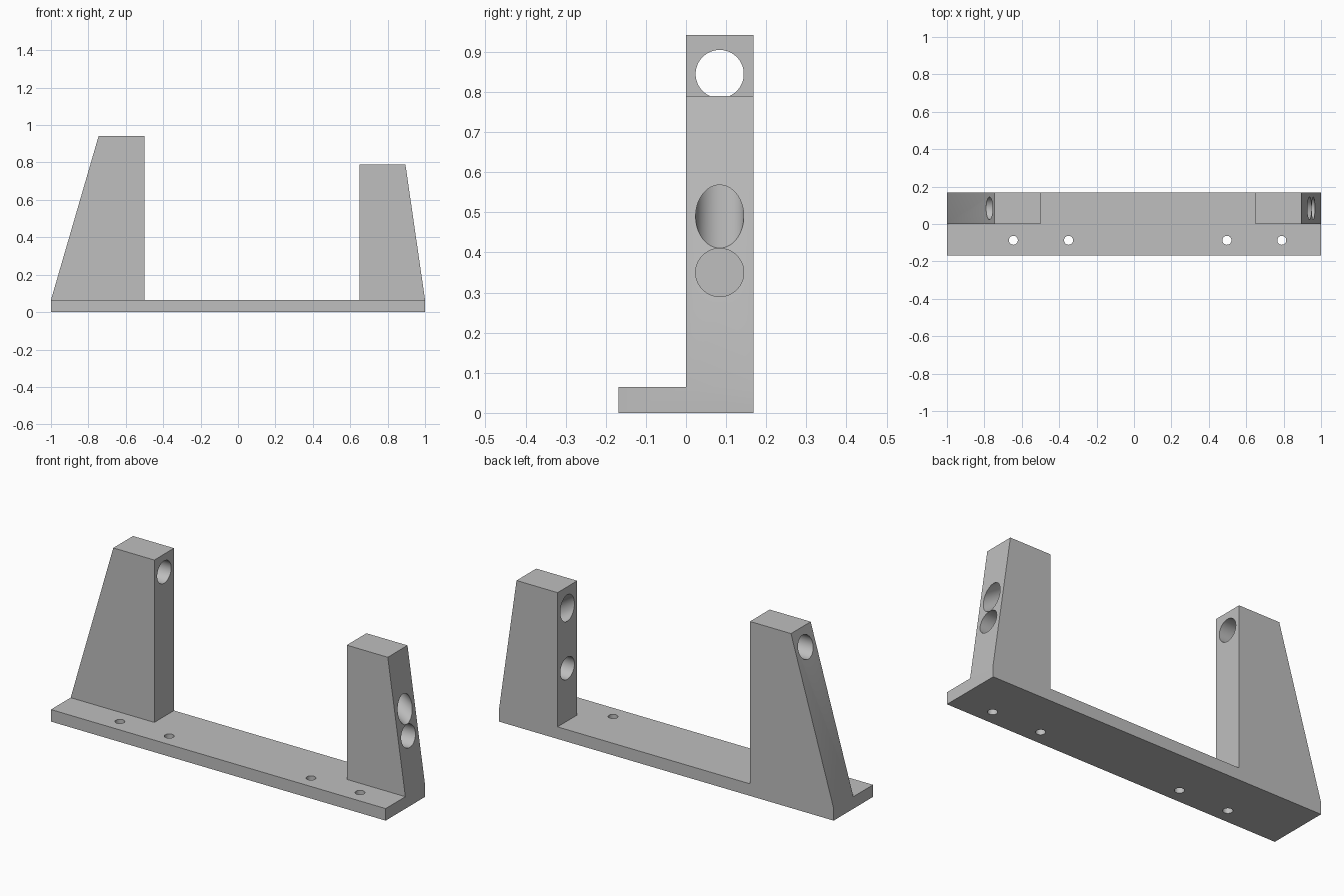
import bpy, bmesh, math
from mathutils import Matrix, Vector

cube = bpy.data.objects.get("Cube")
if cube:
    bpy.data.objects.remove(cube, do_unlink=True)

DEPTH = 0.168    # half depth of the base plate
BASE = 0.065     # base plate thickness
BORE_Y = DEPTH / 2

grey = bpy.data.materials.new("plain grey")
grey.use_nodes = True
colour = (0.52, 0.52, 0.52, 1)
grey.diffuse_color = colour
grey.node_tree.nodes["Principled BSDF"].inputs["Base Color"].default_value = colour


def add_object(name, bm):
    mesh = bpy.data.meshes.new(name)
    bmesh.ops.recalc_face_normals(bm, faces=bm.faces)
    bm.to_mesh(mesh)
    bm.free()
    mesh.materials.append(grey)
    obj = bpy.data.objects.new(name, mesh)
    bpy.context.collection.objects.link(obj)
    return obj


def prism(name, profile, y0, y1):
    """Extrude an (x, z) profile along y."""
    bm = bmesh.new()
    front = [bm.verts.new((x, y0, z)) for x, z in profile]
    back = [bm.verts.new((x, y1, z)) for x, z in profile]
    bm.faces.new(front)
    bm.faces.new(back)
    for i in range(len(profile)):
        j = (i + 1) % len(profile)
        bm.faces.new((front[i], front[j], back[j], back[i]))
    return add_object(name, bm)


def bore(name, start, end, radius, extra=0.2):
    """Cylindrical cutter running through two points and a bit beyond."""
    start, end = Vector(start), Vector(end)
    axis = end - start
    bm = bmesh.new()
    bmesh.ops.create_cone(
        bm, cap_ends=True, segments=64, radius1=radius, radius2=radius,
        depth=axis.length + 2 * extra,
        matrix=Matrix.Translation((start + end) / 2)
        @ axis.to_track_quat("Z", "Y").to_matrix().to_4x4())
    cutter = add_object(name, bm)
    cutter.hide_render = True
    return cutter


def combine(target, tool, operation):
    mod = target.modifiers.new(tool.name, "BOOLEAN")
    mod.operation = operation
    mod.solver = "EXACT"
    mod.object = tool
    bpy.context.view_layer.objects.active = target
    bpy.ops.object.modifier_apply(modifier=mod.name)
    bpy.data.objects.remove(tool, do_unlink=True)


# Base plate with two tapered posts along its back half
bracket = prism("bracket", [(-1, 0), (1, 0), (1, BASE), (-1, BASE)], -DEPTH, DEPTH)
tall_post = prism("tall_post", [(-1, BASE), (-0.5, BASE), (-0.5, 0.942), (-0.745, 0.942)], 0, DEPTH)
short_post = prism("short_post", [(0.65, BASE), (1, BASE), (0.895, 0.79), (0.65, 0.79)], 0, DEPTH)
for post in (tall_post, short_post):
    combine(bracket, post, "UNION")

# Level bores through both posts, and a sloping one through the short post
cutters = [
    bore("tall_post_bore", (-1, BORE_Y, 0.845), (-0.5, BORE_Y, 0.845), 0.06),
    bore("short_post_bore", (0.65, BORE_Y, 0.35), (1, BORE_Y, 0.35), 0.06),
    bore("sloping_bore", (0.65, BORE_Y, 0.675), (0.938, BORE_Y, 0.49), 0.06),
]
# Screw holes along the front ledge
for x in (-0.645, -0.35, 0.497, 0.79):
    cutters.append(bore("screw_hole", (x, -0.087, 0), (x, -0.087, BASE), 0.024))
for cutter in cutters:
    combine(bracket, cutter, "DIFFERENCE")

# Smooth bore walls, sharp block edges
bpy.ops.object.select_all(action="DESELECT")
bracket.select_set(True)
bpy.context.view_layer.objects.active = bracket
bpy.ops.object.shade_smooth_by_angle(angle=math.radians(25))
